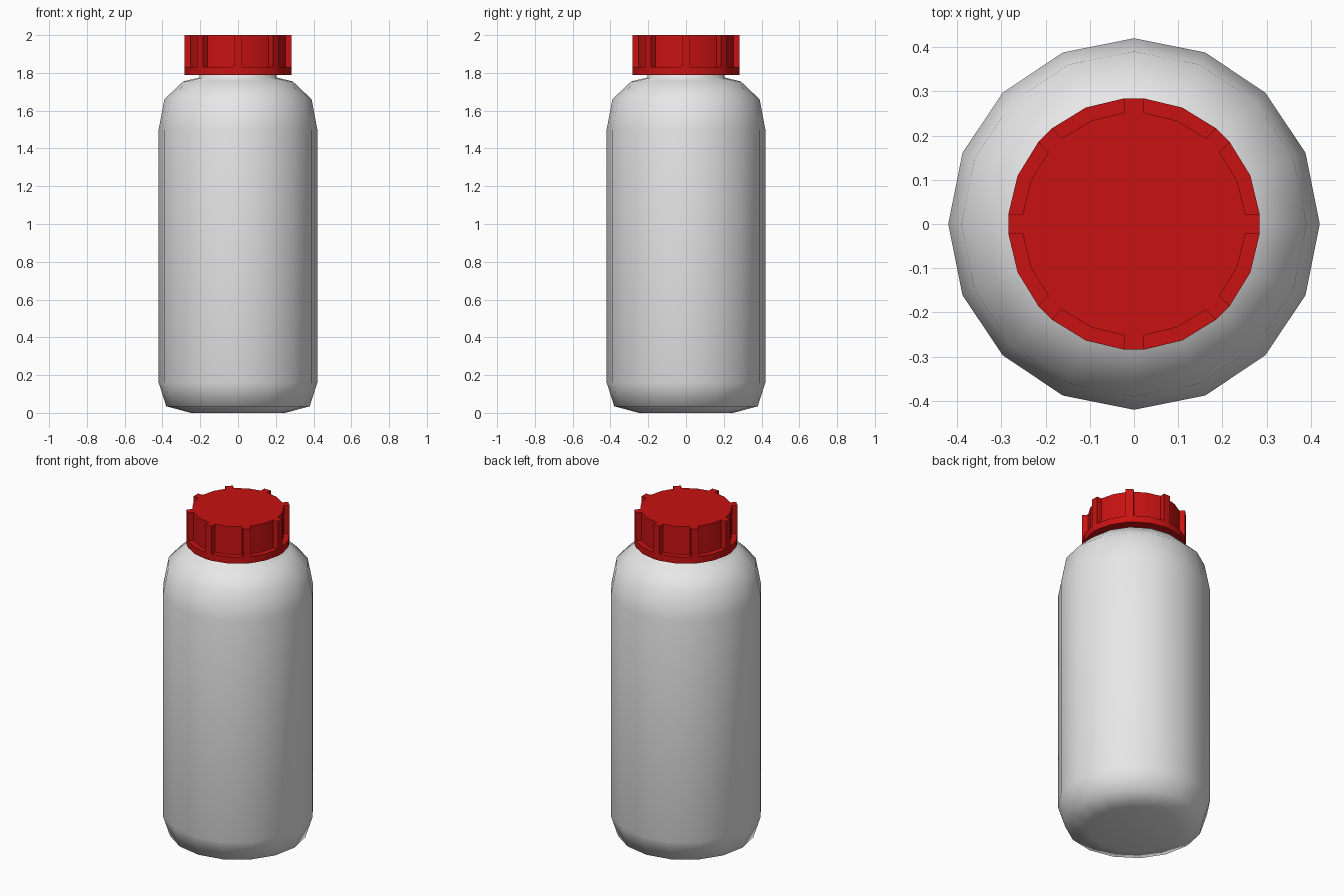
import bpy, bmesh
from math import sin, cos, radians

cube = bpy.data.objects.get("Cube")
if cube:
    bpy.data.objects.remove(cube, do_unlink=True)


def material(name, rgb):
    mat = bpy.data.materials.new(name)
    mat.use_nodes = True
    mat.diffuse_color = (*rgb, 1)
    mat.node_tree.nodes["Principled BSDF"].inputs["Base Color"].default_value = (*rgb, 1)
    return mat


def finish(bm, name, mat, angle):
    bmesh.ops.recalc_face_normals(bm, faces=bm.faces)
    mesh = bpy.data.meshes.new(name)
    bm.to_mesh(mesh)
    bm.free()
    mesh.materials.append(mat)
    obj = bpy.data.objects.new(name, mesh)
    bpy.context.collection.objects.link(obj)
    bpy.ops.object.select_all(action="DESELECT")
    obj.select_set(True)
    bpy.context.view_layer.objects.active = obj
    bpy.ops.object.shade_smooth_by_angle(angle=radians(angle))
    return obj


def loft(name, rings, mat, angle):
    """Skin rings of (radius, degrees, z) points and close both ends."""
    bm = bmesh.new()
    loops = [[bm.verts.new((r * cos(radians(a)), r * sin(radians(a)), z))
              for r, a, z in ring] for ring in rings]
    for low, high in zip(loops, loops[1:]):
        for i in range(len(low)):
            bm.faces.new((low[i - 1], low[i], high[i], high[i - 1]))
    bm.faces.new(loops[0])
    bm.faces.new(loops[-1])
    return finish(bm, name, mat, angle)


white = material("white plastic", (0.8, 0.8, 0.8))
red = material("red plastic", (0.58, 0.006, 0.006))

# Bottle body with rounded base, shoulder and neck
SIDES = 16
profile = [(0.25, 0), (0.38, 0.035), (0.42, 0.16), (0.42, 1.5),
           (0.39, 1.66), (0.29, 1.755), (0.205, 1.775), (0.2, 1.81)]
loft("bottle_body",
     [[(r, 360 * i / SIDES, z) for i in range(SIDES)] for r, z in profile],
     white, 75)

# Cap: a plain collar below a grip section with eight ribs
RIBS, OUTER, INNER = 8, 0.285, 0.253


def cap_ring(steps, z):
    return [(r, rib * 360 / RIBS + a, z) for rib in range(RIBS) for r, a in steps]


collar = [(OUTER, -4.4), (OUTER, 4.4), (OUTER, 22.5)]
grip = [(OUTER, -4.4), (OUTER, 4.4), (INNER, 5), (INNER, 22.5), (INNER, 40)]
loft("cap_collar", [cap_ring(collar, z) for z in (1.79, 1.83)], red, 30)
loft("cap_grip", [cap_ring(grip, z) for z in (1.83, 2.0)], red, 30)
